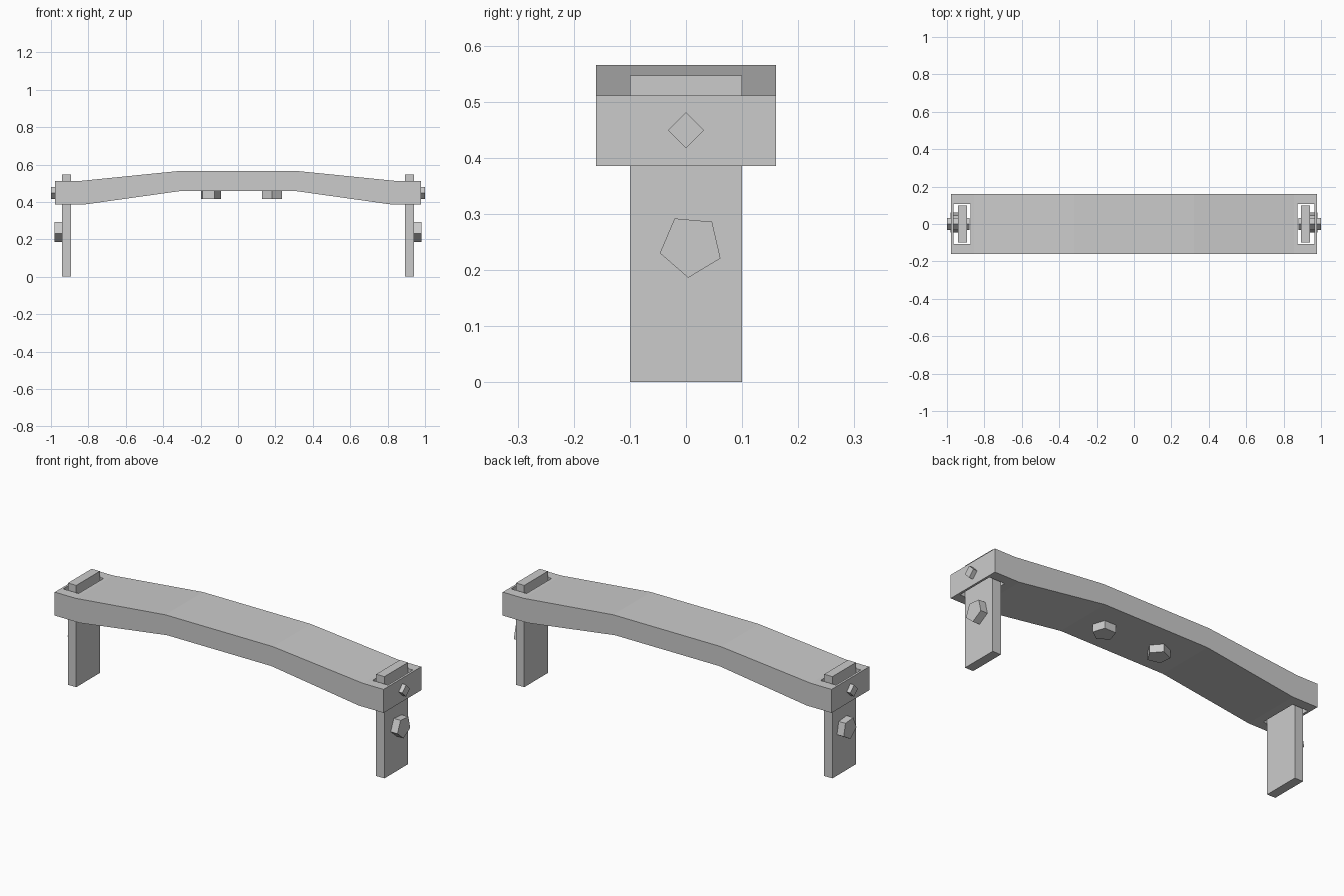
import bpy, math

if "Cube" in bpy.data.objects:
    bpy.data.objects.remove(bpy.data.objects["Cube"])


def mesh_object(name, verts, faces):
    mesh = bpy.data.meshes.new(name)
    mesh.from_pydata(verts, [], faces)
    mesh.update()
    obj = bpy.data.objects.new(name, mesh)
    bpy.context.collection.objects.link(obj)
    # consistent outward normals
    bpy.context.view_layer.objects.active = obj
    obj.select_set(True)
    bpy.ops.object.mode_set(mode='EDIT')
    bpy.ops.mesh.select_all(action='SELECT')
    bpy.ops.mesh.normals_make_consistent(inside=False)
    bpy.ops.object.mode_set(mode='OBJECT')
    obj.select_set(False)
    return obj


def prism(name, profile, axis, a, b):
    """Extrude a 2D profile along an axis from a to b."""
    place = {'x': lambda p, d: (d, p[0], p[1]),
             'y': lambda p, d: (p[0], d, p[1]),
             'z': lambda p, d: (p[0], p[1], d)}[axis]
    n = len(profile)
    verts = [place(p, d) for d in (a, b) for p in profile]
    faces = [tuple(range(n)), tuple(range(n, 2 * n))]
    faces += [(i, (i + 1) % n, n + (i + 1) % n, n + i) for i in range(n)]
    return mesh_object(name, verts, faces)


def polygon(cx, cy, r, sides, start):
    angles = [math.radians(start + 360 * i / sides) for i in range(sides)]
    return [(cx + r * math.cos(t), cy + r * math.sin(t)) for t in angles]


def rect(w, lo, hi):
    return [(-w, lo), (w, lo), (w, hi), (-w, hi)]


# Arched seat plank
top = [(0.978, 0.511), (0.855, 0.511), (0.32, 0.565)]
bottom = [(0.31, 0.458), (0.83, 0.385), (0.978, 0.385)]
half = top + [(-x, z) for x, z in reversed(top)]
under = [(-x, z) for x, z in reversed(bottom)] + bottom
seat = prism("seat", half + under, 'y', -0.16, 0.16)

for side, s in (("left", -1), ("right", 1)):
    # Mortise slot through the seat
    cutter = prism(side + "_slot_cutter", rect(0.106, 0.3, 0.7), 'x', s * 0.874, s * 0.966)
    cutter.hide_render = True
    mod = seat.modifiers.new(side + "_slot", 'BOOLEAN')
    mod.operation = 'DIFFERENCE'
    mod.solver = 'EXACT'
    mod.object = cutter
    bpy.context.view_layer.objects.active = seat
    bpy.ops.object.modifier_apply(modifier=mod.name)
    bpy.data.objects.remove(cutter)

    # Plank leg with its tenon showing above the seat
    prism(side + "_leg", rect(0.1, 0, 0.547), 'x', s * 0.892, s * 0.941)
    # Square peg driven through the end of the seat
    prism(side + "_peg", polygon(0, 0.449, 0.032, 4, 0), 'x', s * 0.88, s * 1.0)
    # Five-sided knob on the outside of the leg
    prism(side + "_leg_knob", polygon(0.009, 0.243, 0.057, 5, -95), 'x', s * 0.935, s * 0.981)

# Five-sided knobs under the seat
prism("left_seat_knob", polygon(-0.148, 0, 0.057, 5, 5), 'z', 0.417, 0.47)
prism("right_seat_knob", polygon(0.182, 0, 0.057, 5, -90), 'z', 0.417, 0.47)
